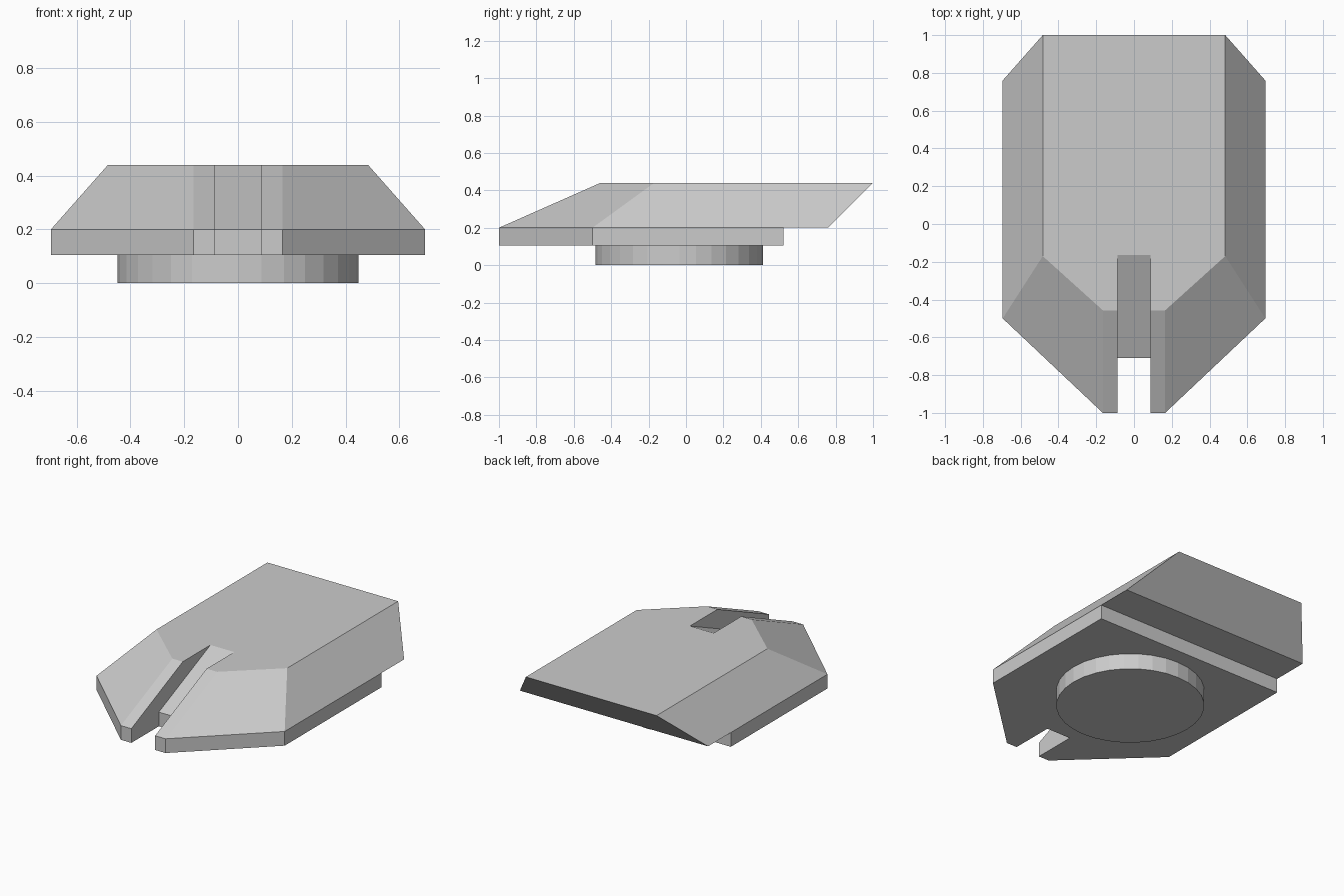
import bpy, bmesh

if "Cube" in bpy.data.objects:
    bpy.data.objects.remove(bpy.data.objects["Cube"])


def ring(half, z):
    """Mirror a right-hand half outline (front notch to back) into a closed loop."""
    pts = half + [(-x, y) for x, y in reversed(half)]
    return [(x, y, z) for x, y in pts]


def loft(name, rings):
    """Skin a stack of matching loops and cap both ends."""
    bm = bmesh.new()
    loops = [[bm.verts.new(p) for p in r] for r in rings]
    n = len(loops[0])
    for low, high in zip(loops, loops[1:]):
        for i in range(n):
            j = (i + 1) % n
            face = bm.faces.new((low[i], low[j], high[j], high[i]))
            face.normal_update()
            # skip slivers where two loops coincide
            if face.calc_area() < 1e-6:
                bm.faces.remove(face)
    bm.faces.new(reversed(loops[0]))
    bm.faces.new(loops[-1])
    bmesh.ops.remove_doubles(bm, verts=bm.verts, dist=1e-5)
    mesh = bpy.data.meshes.new(name)
    bm.to_mesh(mesh)
    bm.free()
    obj = bpy.data.objects.new(name, mesh)
    bpy.context.collection.objects.link(obj)
    return obj


# Half outlines: notch end, notch mouth, nose, shoulder, back corner
nose = [(0.088, -0.71), (0.088, -1.0), (0.165, -1.0), (0.695, -0.5)]
plate = nose + [(0.695, 0.52)]
belt = nose + [(0.695, 0.76)]
roof = [(0.088, -0.165), (0.088, -0.457), (0.165, -0.457), (0.483, -0.17), (0.483, 1.0)]

# Wedge body: straight lower plate, rear overhang step, sloped upper shell
loft("wedge_body", [ring(plate, 0.105), ring(plate, 0.2), ring(belt, 0.2), ring(roof, 0.44)])

# Round base under the body
bpy.ops.mesh.primitive_cylinder_add(vertices=32, radius=0.448, depth=0.105,
                                    location=(0, -0.035, 0.0525))
bpy.context.object.name = "round_base"
